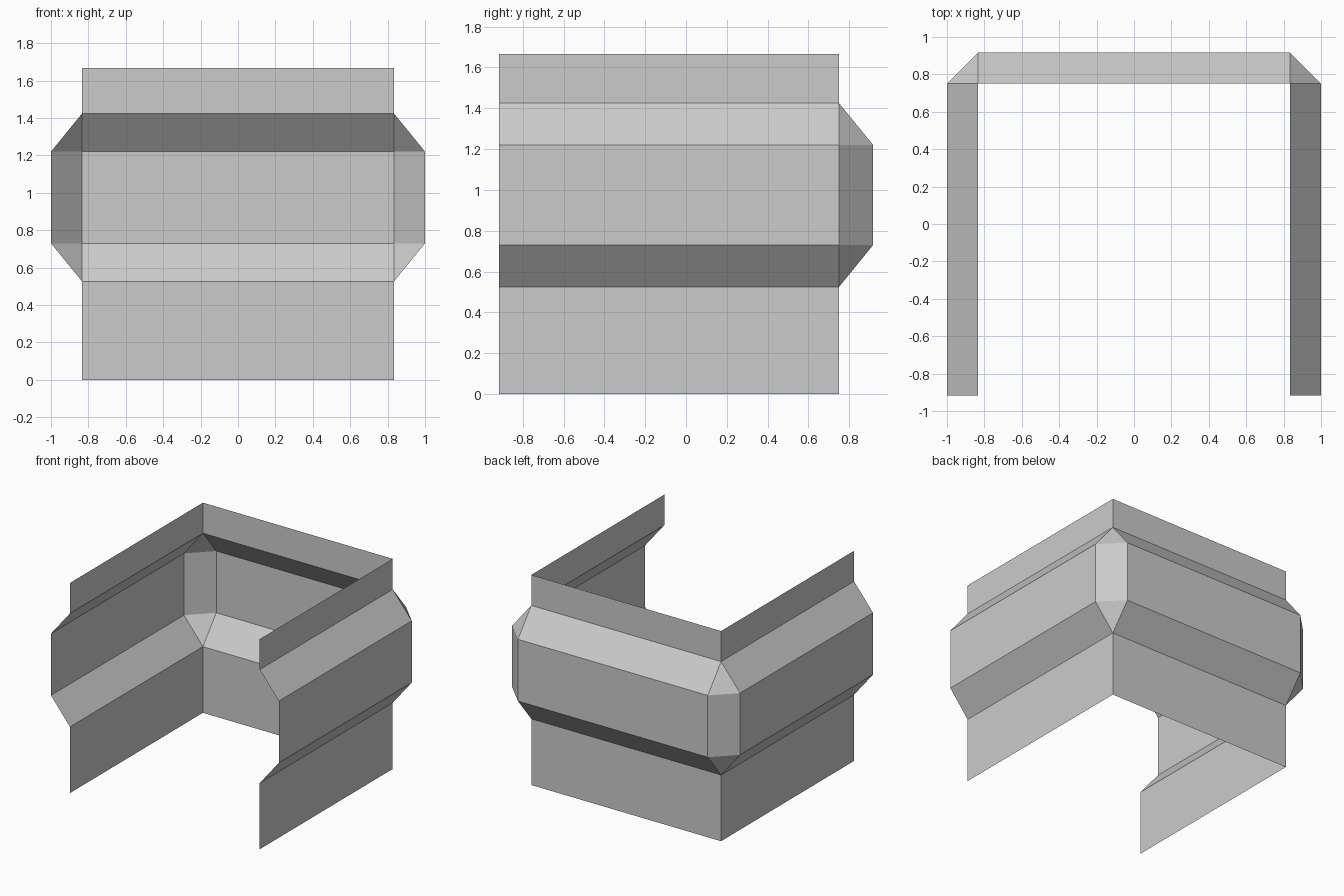
import bpy, bmesh

if "Cube" in bpy.data.objects:
    bpy.data.objects.remove(bpy.data.objects["Cube"])

HALF_X, BACK_Y, FRONT_Y = 0.833, 0.75, -0.917
BULGE = 0.167

# wall profile: (height, outward offset)
PROFILE = [(0, 0), (0.525, 0), (0.73, BULGE), (1.22, BULGE), (1.425, 0), (1.667, 0)]


def wall_path(d):
    """U-shaped plan pushed outward by d, with cut corners at the back."""
    right = [(HALF_X, BACK_Y + d), (HALF_X + d, BACK_Y), (HALF_X + d, FRONT_Y)]
    left = [(-x, y) for x, y in reversed(right)]
    return left + right


# three-sided thin wall with a bulging band
bm = bmesh.new()
rows = [[bm.verts.new((x, y, z)) for x, y in wall_path(d)] for z, d in PROFILE]
for low, high in zip(rows, rows[1:]):
    for i in range(len(low) - 1):
        bm.faces.new((low[i + 1], low[i], high[i], high[i + 1]))

# merge the corner points where the wall has no bulge
bmesh.ops.remove_doubles(bm, verts=bm.verts[:], dist=0.0005)

mesh = bpy.data.meshes.new("banded_wall")
bm.to_mesh(mesh)
bm.free()
wall = bpy.data.objects.new("banded_wall", mesh)
bpy.context.collection.objects.link(wall)
